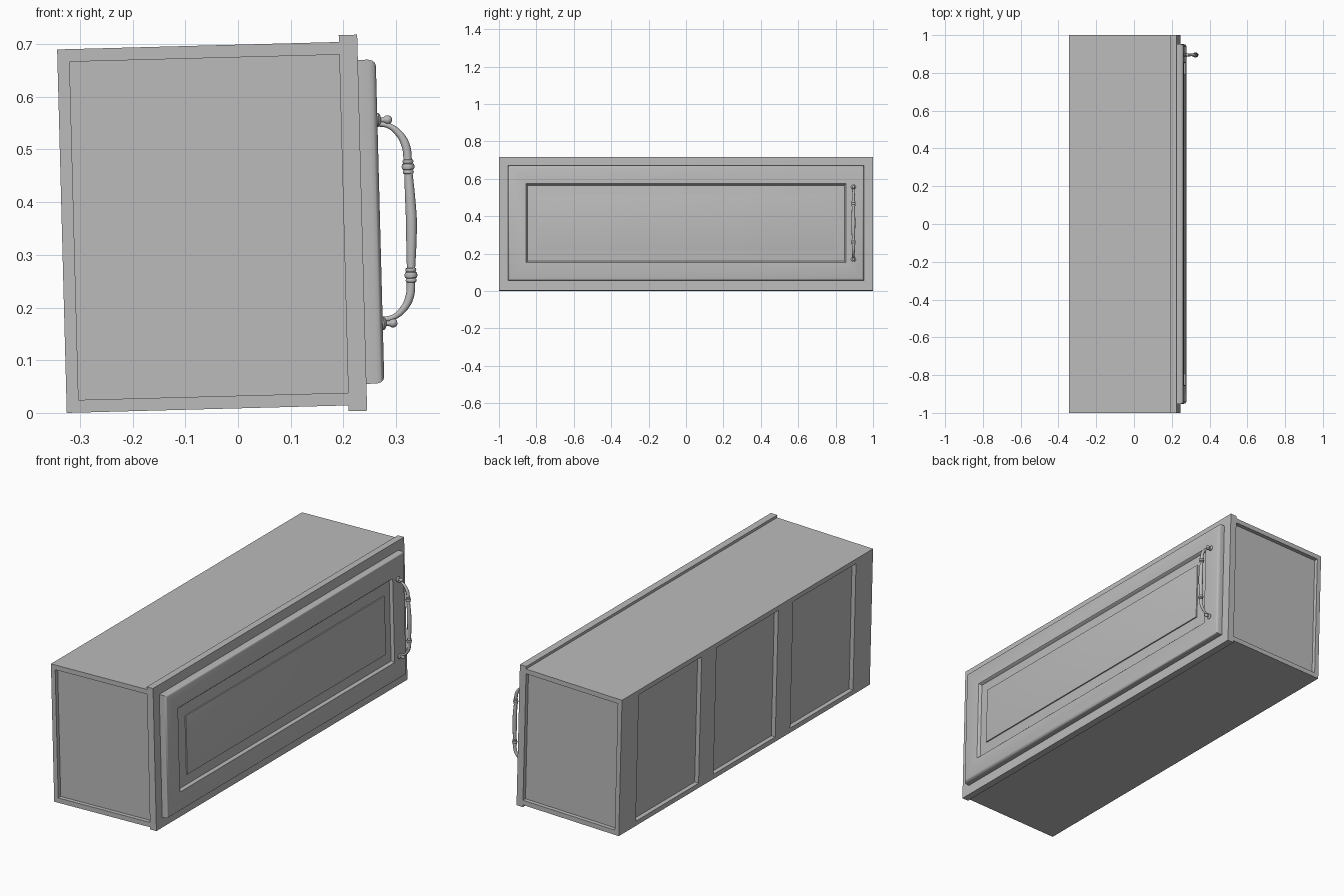
import bpy, bmesh, math
from mathutils import Matrix, Vector

if "Cube" in bpy.data.objects:
    bpy.data.objects.remove(bpy.data.objects["Cube"], do_unlink=True)

# The whole cabinet leans back slightly; parts are modelled upright, then placed
PLACE = Matrix.Translation((-0.325, 0, 0)) @ Matrix.Rotation(-0.0265, 4, 'Y')

grey = bpy.data.materials.new("plain_grey")
grey.use_nodes = True
COLOUR = (0.5, 0.5, 0.5, 1)
grey.diffuse_color = COLOUR
grey.node_tree.nodes["Principled BSDF"].inputs["Base Color"].default_value = COLOUR


def finish(name, mesh, smooth=None):
    mesh.transform(PLACE)
    mesh.materials.clear()
    mesh.materials.append(grey)
    obj = bpy.data.objects.new(name, mesh)
    bpy.context.collection.objects.link(obj)
    if smooth:
        bpy.ops.object.select_all(action='DESELECT')
        obj.select_set(True)
        bpy.context.view_layer.objects.active = obj
        bpy.ops.object.shade_smooth_by_angle(angle=math.radians(smooth))
    return obj


def from_bmesh(name, bm, smooth=None):
    bmesh.ops.recalc_face_normals(bm, faces=bm.faces)
    mesh = bpy.data.meshes.new(name)
    bm.to_mesh(mesh)
    bm.free()
    return finish(name, mesh, smooth)


def box(name, x, y, z):
    bm = bmesh.new()
    size = Vector((x[1] - x[0], y[1] - y[0], z[1] - z[0]))
    mid = Vector((sum(x) / 2, sum(y) / 2, sum(z) / 2))
    bmesh.ops.create_cube(bm, size=1, matrix=Matrix.Translation(mid) @ Matrix.Diagonal(size).to_4x4())
    return from_bmesh(name, bm)


def lathe(name, profile, origin, axis, segments=20):
    """Spin (distance along axis, radius) points round the axis 'X' or 'Z'."""
    bm = bmesh.new()
    rings = []
    for d, r in profile:
        ring = []
        for i in range(segments):
            a = 2 * math.pi * i / segments
            p, q = r * math.cos(a), r * math.sin(a)
            ring.append(bm.verts.new(Vector(origin) + Vector((d, p, q) if axis == 'X' else (p, q, d))))
        rings.append(ring)
    for a, b in zip(rings, rings[1:]):
        for i in range(segments):
            j = (i + 1) % segments
            bm.faces.new((a[i], a[j], b[j], b[i]))
    bm.faces.new(rings[0])
    bm.faces.new(rings[-1])
    return from_bmesh(name, bm, 40)


def tube(name, points):
    """Smooth tube through (x, y, z, radius) points."""
    curve = bpy.data.curves.new(name, 'CURVE')
    curve.dimensions = '3D'
    curve.bevel_depth = 1.0
    curve.bevel_resolution = 4
    curve.resolution_u = 6
    curve.use_fill_caps = True
    spline = curve.splines.new('BEZIER')
    spline.bezier_points.add(len(points) - 1)
    for bp, (x, y, z, r) in zip(spline.bezier_points, points):
        bp.co = (x, y, z)
        bp.radius = r
        bp.handle_left_type = bp.handle_right_type = 'AUTO'
    temp = bpy.data.objects.new(name + "_path", curve)
    bpy.context.collection.objects.link(temp)
    bpy.context.view_layer.update()
    dg = bpy.context.evaluated_depsgraph_get()
    mesh = bpy.data.meshes.new_from_object(temp.evaluated_get(dg))
    bpy.data.objects.remove(temp, do_unlink=True)
    return finish(name, mesh, 50)


# Carcass: outer panels round a slightly recessed core
H, RIM = 0.69, 0.024
box("carcass_core", (0.022, 0.537), (-0.98, 0.98), (0.015, H - 0.015))
box("bottom_panel", (0, 0.536), (-1, 1), (0, RIM))
box("top_panel", (0, 0.536), (-1, 1), (H - RIM, H))
for side, s in (("left", 1), ("right", -1)):
    for part, a, b in (("end", 0.865, 1.0), ("middle", 0.246, 0.365)):
        box(f"back_{part}_stile_{side}", (0, 0.023), sorted((s * a, s * b)), (RIM, H - RIM))

# Face frame
box("face_frame", (0.535, 0.57), (-1, 1), (-0.011, 0.703))

# Raised-panel door: nested rectangles of (inset, outward position)
DOOR = [(0, 0.570), (0, 0.590), (0.002, 0.597), (0.006, 0.602), (0.012, 0.604),
        (0.097, 0.604), (0.100, 0.601), (0.102, 0.594), (0.105, 0.590),
        (0.160, 0.597), (0.161, 0.602), (0.165, 0.603)]
bm = bmesh.new()
loops = []
for inset, x in DOOR:
    y, z0, z1 = 0.952 - inset, 0.040 + inset, 0.655 - inset
    loops.append([bm.verts.new((x, a, b)) for a, b in ((-y, z0), (y, z0), (y, z1), (-y, z1))])
for a, b in zip(loops, loops[1:]):
    for i in range(4):
        j = (i + 1) % 4
        bm.faces.new((a[i], a[j], b[j], b[i]))
bm.faces.new(loops[0])
bm.faces.new(loops[-1])
from_bmesh("door", bm, 35)

# Handle: bowed grip with beaded collars, curved arms and ball-tipped mounts
HY, HZ = 0.895, 0.347
tube("handle_grip", [(0.660, HY, HZ - 0.10, 0.0075), (0.662, HY, HZ - 0.05, 0.0095),
                     (0.6635, HY, HZ, 0.0105),
                     (0.662, HY, HZ + 0.05, 0.0095), (0.660, HY, HZ + 0.10, 0.0075)])
BEADS = [(-0.014, 0.007), (-0.013, 0.0095), (-0.010, 0.0105), (-0.007, 0.0095), (-0.006, 0.0085),
         (-0.005, 0.011), (0, 0.0125), (0.005, 0.011), (0.006, 0.0085),
         (0.007, 0.0095), (0.010, 0.0105), (0.013, 0.0095), (0.014, 0.007)]
MOUNT = [(0.600, 0.013), (0.606, 0.013), (0.609, 0.010), (0.611, 0.005), (0.616, 0.005)]
# Ball tip continues the mount profile
MOUNT += [(0.6235 - 0.0085 * math.cos(t), 0.0085 * math.sin(t))
          for t in (math.pi * k / 10 for k in range(3, 10))]
for end, s in (("upper", 1), ("lower", -1)):
    lathe(f"handle_collar_{end}", BEADS, (0.660, HY, HZ + s * 0.103), 'Z')
    lathe(f"handle_mount_{end}", MOUNT, (0, HY, HZ + s * 0.193), 'X')
    tube(f"handle_arm_{end}", [(x, HY, HZ + s * z, r) for x, z, r in (
        (0.660, 0.105, 0.008), (0.656, 0.145, 0.008), (0.641, 0.170, 0.0065),
        (0.624, 0.182, 0.005), (0.602, 0.186, 0.005))])
